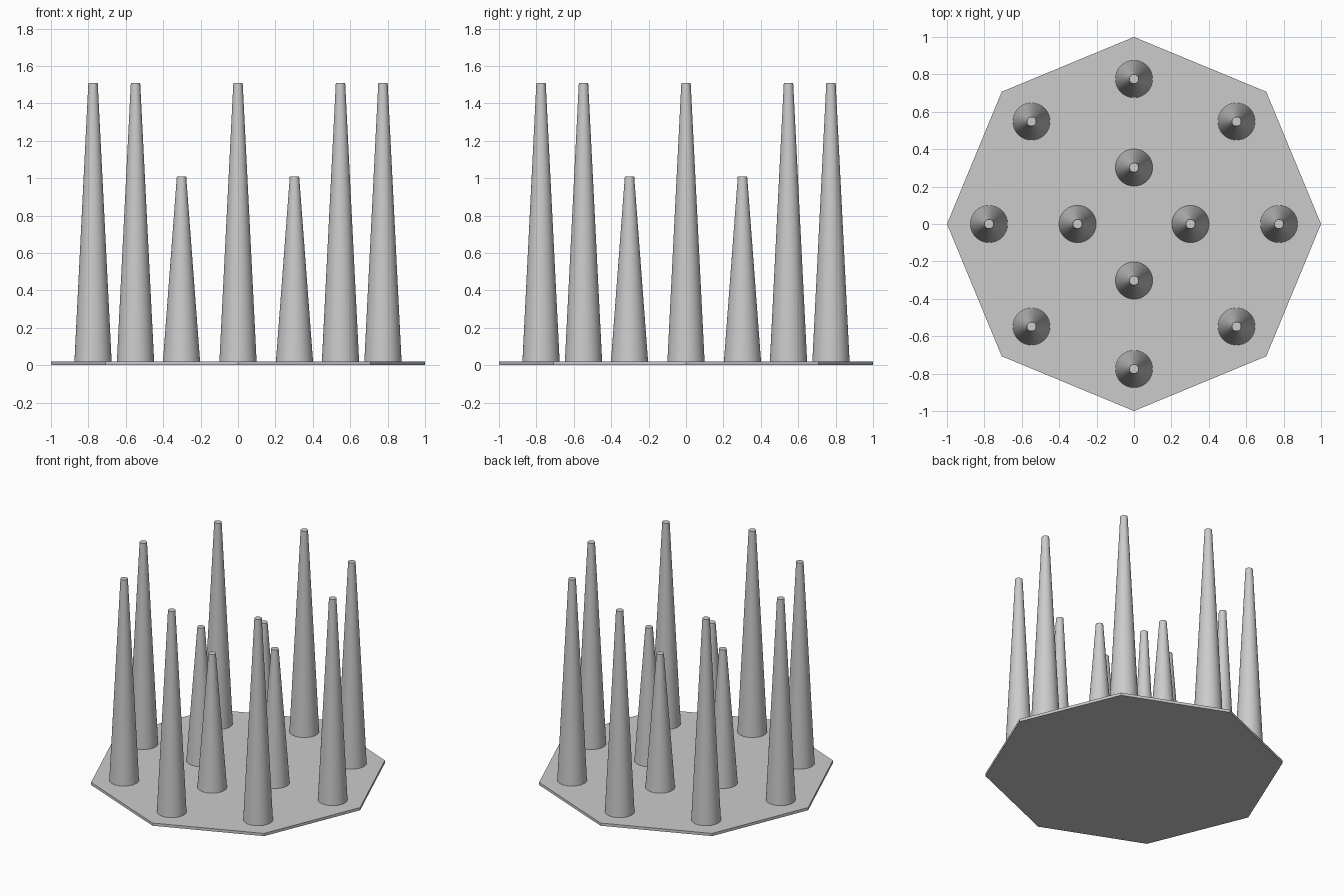
import bpy
from math import cos, sin, radians

cube = bpy.data.objects.get("Cube")
if cube:
    bpy.data.objects.remove(cube, do_unlink=True)

# Single grey material
grey = bpy.data.materials.new("plain grey")
grey.use_nodes = True
colour = (0.6, 0.6, 0.6, 1)
grey.diffuse_color = colour
grey.node_tree.nodes["Principled BSDF"].inputs["Base Color"].default_value = colour

BASE_THICKNESS = 0.02
PEG_BOTTOM = 0.01


def finish(name):
    obj = bpy.context.object
    obj.name = name
    obj.data.name = name
    obj.data.materials.append(grey)
    return obj


def ring_of_pegs(name, count, ring_radius, height):
    """Tapered round pegs spaced evenly around the centre."""
    for i in range(count):
        angle = radians(360 * i / count)
        bpy.ops.mesh.primitive_cone_add(
            vertices=64, radius1=0.1, radius2=0.025, depth=height,
            location=(ring_radius * cos(angle), ring_radius * sin(angle),
                      PEG_BOTTOM + height / 2))
        finish(f"{name}_{i + 1}")
        bpy.ops.object.shade_smooth_by_angle(angle=radians(30))


# Thin octagonal plate with corners on the axes
bpy.ops.mesh.primitive_cylinder_add(
    vertices=8, radius=1, depth=BASE_THICKNESS, location=(0, 0, BASE_THICKNESS / 2))
finish("base_plate")

# Tall outer ring and short inner ring
ring_of_pegs("outer_peg", 8, 0.775, 1.5)
ring_of_pegs("inner_peg", 4, 0.302, 1.0)
